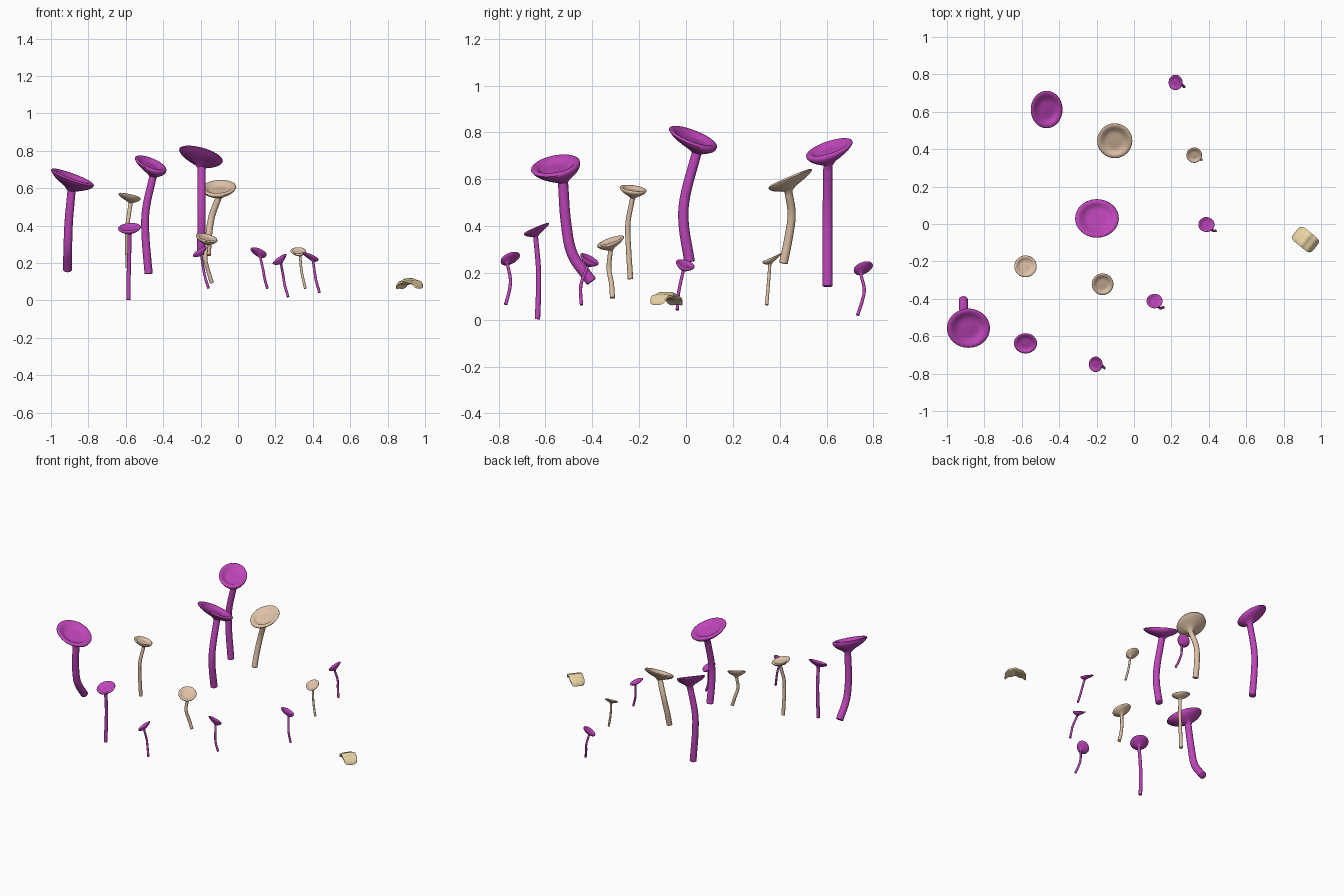
import bpy, bmesh, math
from mathutils import Vector, Matrix
from mathutils.geometry import interpolate_bezier

if "Cube" in bpy.data.objects:
    bpy.data.objects.remove(bpy.data.objects["Cube"])

SEG = 32


def material(name, rgb):
    m = bpy.data.materials.new(name)
    m.diffuse_color = (*rgb, 1)
    m.use_nodes = True
    m.node_tree.nodes["Principled BSDF"].inputs["Base Color"].default_value = m.diffuse_color
    return m


PURPLE = material("purple", (0.52, 0.06, 0.49))
BEIGE = material("beige", (0.74, 0.54, 0.39))
TAN = material("tan", (0.82, 0.66, 0.38))


def finish(name, bm, mat):
    bmesh.ops.recalc_face_normals(bm, faces=bm.faces)
    me = bpy.data.meshes.new(name)
    bm.to_mesh(me)
    bm.free()
    me.materials.append(mat)
    ob = bpy.data.objects.new(name, me)
    bpy.context.collection.objects.link(ob)
    bpy.ops.object.select_all(action='DESELECT')
    bpy.context.view_layer.objects.active = ob
    ob.select_set(True)
    bpy.ops.object.shade_smooth_by_angle(angle=math.radians(50))
    return ob


def smooth_path(pts, n=8):
    out = []
    for i in range(len(pts) - 1):
        a, b = pts[i], pts[i + 1]
        ta = (b - pts[i - 1]) / 6 if i else (b - a) / 3
        tb = (pts[i + 2] - a) / 6 if i + 2 < len(pts) else (b - a) / 3
        seg = interpolate_bezier(a, a + ta, b - tb, b, n)
        out += seg if not i else seg[1:]
    return out


# Cap sections as (radius factor, height factor)
UNDER = [(.34, .2), (.58, .4), (.8, .62), (.94, .83), (1, 1)]
TOP = [(.985, .05), (.93, .085), (.84, .08), (.74, .03), (.64, -.06),
       (.52, -.11), (.38, -.12), (.2, -.1), (.05, -.1)]


def mushroom(name, mat, centre, size, slope, stem_r, stem):
    """Stem swept along a path, flowing into a tilted funnel cap."""
    c = Vector(centre)
    rx, ry = size
    path = smooth_path([Vector(p) for p in stem])
    top = path[-1]
    angles = [2 * math.pi * i / SEG for i in range(SEG)]
    bm = bmesh.new()
    rings = []
    # stem rings
    for i, p in enumerate(path):
        t = (path[min(i + 1, len(path) - 1)] - path[max(i - 1, 0)]).normalized()
        u = Vector((1, 0, 0))
        u = (u - t * u.dot(t)).normalized()
        v = t.cross(u)
        r = stem_r * (1.06 - .1 * i / len(path))
        if i == 0:
            rings.append([bm.verts.new(p - t * r * .15 + (u * math.cos(a) + v * math.sin(a)) * r * .8)
                          for a in angles])
        rings.append([bm.verts.new(p + (u * math.cos(a) + v * math.sin(a)) * r) for a in angles])

    # cap rings
    def cap_ring(o, f):
        rings.append([bm.verts.new(o + Vector((
            f * rx * math.cos(a), f * ry * math.sin(a),
            f * (slope[0] * rx * math.cos(a) + slope[1] * ry * math.sin(a))))) for a in angles])
    for f, h in UNDER:
        cap_ring(top.lerp(c, h), f)
    for f, h in TOP:
        cap_ring(c + Vector((0, 0, h * (rx + ry) / 2)), f)
    for a, b in zip(rings, rings[1:]):
        for i in range(SEG):
            j = (i + 1) % SEG
            bm.faces.new((a[i], a[j], b[j], b[i]))
    bm.faces.new(rings[0][::-1])
    bm.faces.new(rings[-1])
    return finish(name, bm, mat)


# Large mushrooms
mushroom("centre_mushroom", PURPLE, (-.198, .03, .775), (.117, .103), (-.25, -.36), .0215,
         [(-.197, .015, .25), (-.195, -.01, .41), (-.195, -.003, .53), (-.195, .045, .71)])
mushroom("front_left_mushroom", PURPLE, (-.885, -.557, .655), (.115, .105), (-.36, .16), .0225,
         [(-.912, -.405, .165), (-.91, -.485, .28), (-.905, -.513, .42), (-.89, -.525, .585)])
mushroom("back_left_mushroom", PURPLE, (-.467, .612, .728), (.085, .10), (-.36, .3), .0205,
         [(-.478, .604, .145), (-.495, .604, .35), (-.492, .604, .49), (-.455, .606, .66)])
mushroom("back_beige_mushroom", BEIGE, (-.103, .445, .6), (.094, .093), (.06, .42), .0175,
         [(-.163, .416, .243), (-.157, .437, .345), (-.14, .451, .45), (-.104, .437, .55)])

# Medium mushrooms
mushroom("left_beige_mushroom", BEIGE, (-.58, -.226, .557), (.06, .058), (-.22, -.13), .011,
         [(-.59, -.237, .175), (-.592, -.245, .3), (-.59, -.248, .41), (-.574, -.228, .52)])
mushroom("left_purple_mushroom", PURPLE, (-.58, -.638, .388), (.062, .054), (.07, .42), .0108,
         [(-.585, -.634, .004), (-.585, -.63, .11), (-.582, -.63, .22), (-.58, -.642, .355)])
mushroom("front_beige_mushroom", BEIGE, (-.168, -.322, .334), (.058, .058), (-.22, .33), .0102,
         [(-.14, -.314, .094), (-.158, -.318, .154), (-.174, -.329, .22), (-.168, -.322, .297)])

# Small mushrooms
mushroom("small_mushroom_back", PURPLE, (.222, .757, .222), (.037, .041), (.65, .25), .0068,
         [(.268, .733, .02), (.25, .752, .08), (.242, .761, .13), (.23, .746, .195)])
mushroom("small_mushroom_beige", BEIGE, (.322, .368, .264), (.042, .041), (0, .45), .0068,
         [(.36, .344, .064), (.347, .349, .12), (.338, .353, .17), (.332, .358, .237)])
mushroom("small_mushroom_right", PURPLE, (.387, -.003, .236), (.043, .04), (-.4, -.25), .0068,
         [(.436, -.037, .042), (.419, -.034, .1), (.411, -.026, .145), (.402, -.012, .208)])
mushroom("small_mushroom_middle", PURPLE, (.11, -.412, .259), (.043, .039), (-.33, -.48), .0068,
         [(.157, -.446, .064), (.143, -.45, .115), (.135, -.446, .16), (.12, -.42, .228)])
mushroom("small_mushroom_front", PURPLE, (-.205, -.75, .262), (.037, .041), (.65, .3), .0068,
         [(-.158, -.77, .066), (-.176, -.754, .125), (-.186, -.75, .175), (-.196, -.763, .24)])

# Arched biscuit lying to the right
bm = bmesh.new()
N, M, P = 16, 10, 5.0
L, W, T = .068, .046, .011
grids = []
for side in (1, -1):
    g = []
    for i in range(N + 1):
        row = []
        for j in range(M + 1):
            u, v = 2 * i / N - 1, 2 * j / M - 1
            k = max(abs(u), abs(v))
            n = (abs(u) ** P + abs(v) ** P) ** (1 / P)
            s = k / n if n else 1
            x, y = u * s, v * s
            z = .022 - .034 * x * x + .003 * math.cos(3 * math.pi * x) + .006 * y * y * x
            z += side * T * (1 - .55 * k ** 6)
            row.append(bm.verts.new((x * L, y * W, z)))
        g.append(row)
    grids.append(g)
    for i in range(N):
        for j in range(M):
            bm.faces.new((g[i][j], g[i + 1][j], g[i + 1][j + 1], g[i][j + 1]))
# stitch the rim between top and bottom
border = [(i, 0) for i in range(N)] + [(N, j) for j in range(M)] + \
         [(i, M) for i in range(N, 0, -1)] + [(0, j) for j in range(M, 0, -1)]
a, b = grids
for (i, j), (k, l) in zip(border, border[1:] + border[:1]):
    bm.faces.new((a[i][j], a[k][l], b[k][l], b[i][j]))
bm.transform(Matrix.Translation((.917, -.083, .083)) @ Matrix.Rotation(math.radians(-39), 4, 'Z'))
finish("biscuit", bm, TAN)
